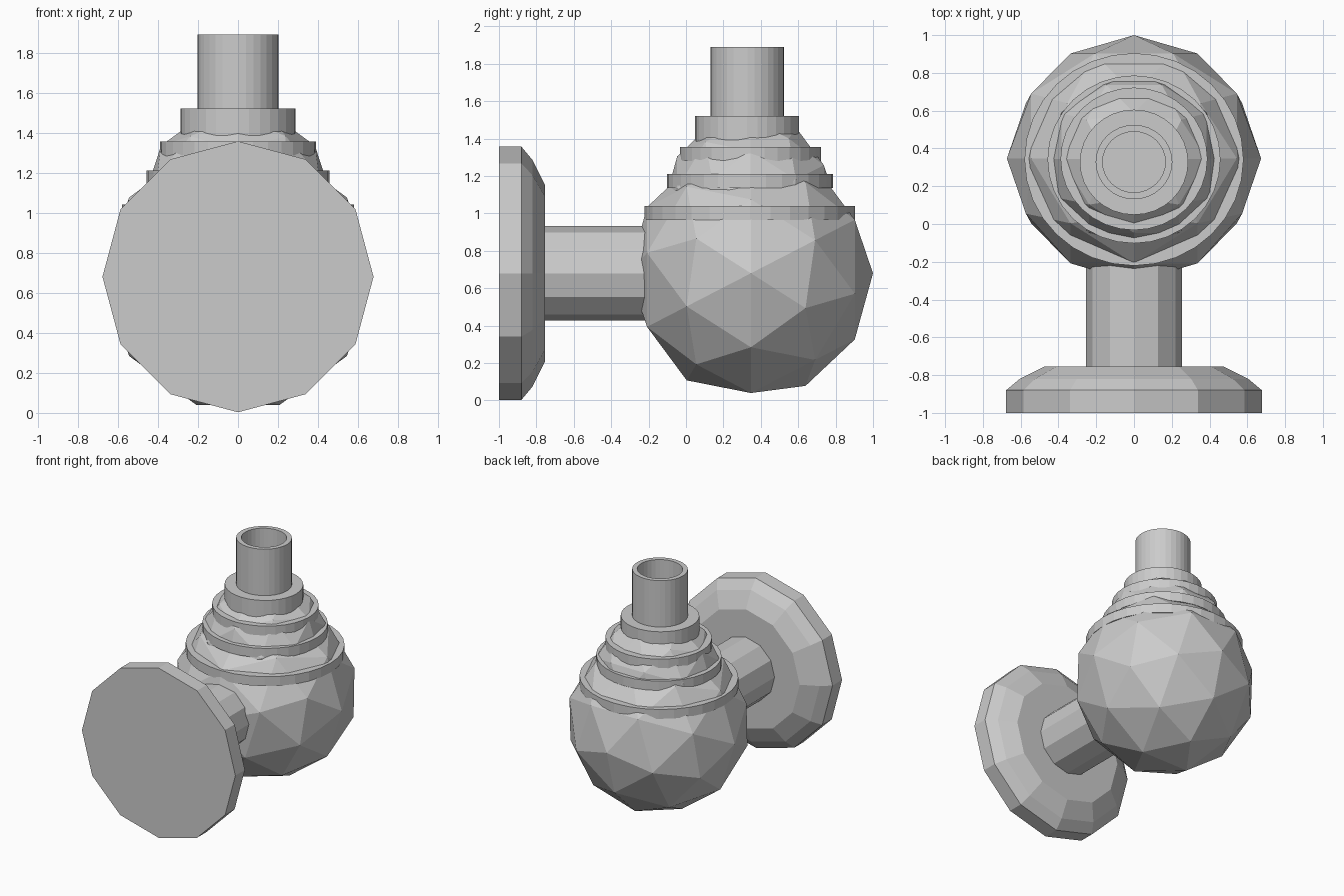
import bpy, bmesh, math
from mathutils import Matrix

if "Cube" in bpy.data.objects:
    bpy.data.objects.remove(bpy.data.objects["Cube"])

SQUASH = 0.97   # the body is slightly shallower in y than in x


def finish(name, bm, smooth=False):
    bmesh.ops.recalc_face_normals(bm, faces=bm.faces)
    me = bpy.data.meshes.new(name)
    bm.to_mesh(me)
    bm.free()
    for p in me.polygons:
        p.use_smooth = False
    ob = bpy.data.objects.new(name, me)
    bpy.context.collection.objects.link(ob)
    return ob


def lathe(name, profile, sides, matrix):
    """Closed solid turned round local z from (radius, height) points."""
    bm = bmesh.new()
    rings = []
    for r, h in profile:
        rings.append([bm.verts.new((r * math.cos(2 * math.pi * i / sides),
                                    r * math.sin(2 * math.pi * i / sides), h))
                      for i in range(sides)])
    for a, b in zip(rings, rings[1:]):
        for i in range(sides):
            j = (i + 1) % sides
            bm.faces.new((a[i], a[j], b[j], b[i]))
    bm.faces.new(rings[0])
    bm.faces.new(rings[-1])
    bm.transform(matrix)
    return finish(name, bm)


def faceted_ball(name, r, y, z):
    """Low-poly ball with its pole turned to the +y side."""
    bm = bmesh.new()
    bmesh.ops.create_icosphere(bm, subdivisions=2, radius=r)
    turn = Matrix(((0, -1, 0, 0), (0, 0, 1, 0), (-1, 0, 0, 0), (0, 0, 0, 1)))
    bm.transform(Matrix.Translation((0, y, z)) @ Matrix.Diagonal((1, SQUASH, 1, 1)) @ turn)
    return finish(name, bm)


# Wall flange and horizontal stem, both 12-sided along y
along_y = Matrix.Translation((0, 0, 0.68)) @ Matrix.Rotation(-math.pi / 2, 4, 'X')
lathe("wall_flange", [(0.677, -1), (0.677, -0.88), (0.605, -0.82), (0.475, -0.755)], 12, along_y)
lathe("stem", [(0.253, -0.80), (0.253, 0.0)], 12, along_y)

# Faceted body and upper dome
faceted_ball("body", 0.673, 0.347, 0.68)
faceted_ball("upper_dome", 0.475, 0.345, 1.056)

# Stacked collars: radius, centre y, bottom, top
collars = [(0.58, 0.342, 0.965, 1.04), (0.458, 0.342, 1.135, 1.21),
           (0.389, 0.345, 1.28, 1.355), (0.287, 0.327, 1.37, 1.52)]
for i, (r, y, lo, hi) in enumerate(collars):
    m = Matrix.Translation((0, y, 0)) @ Matrix.Diagonal((1, SQUASH, 1, 1))
    lathe(f"collar_{i + 1}", [(r, lo), (r, hi)], 32, m)

# Open spout tube
m = Matrix.Translation((0, 0.328, 0)) @ Matrix.Diagonal((1, SQUASH, 1, 1))
lathe("spout", [(0.203, 1.50), (0.203, 1.89), (0.166, 1.89), (0.166, 1.525)], 32, m)
